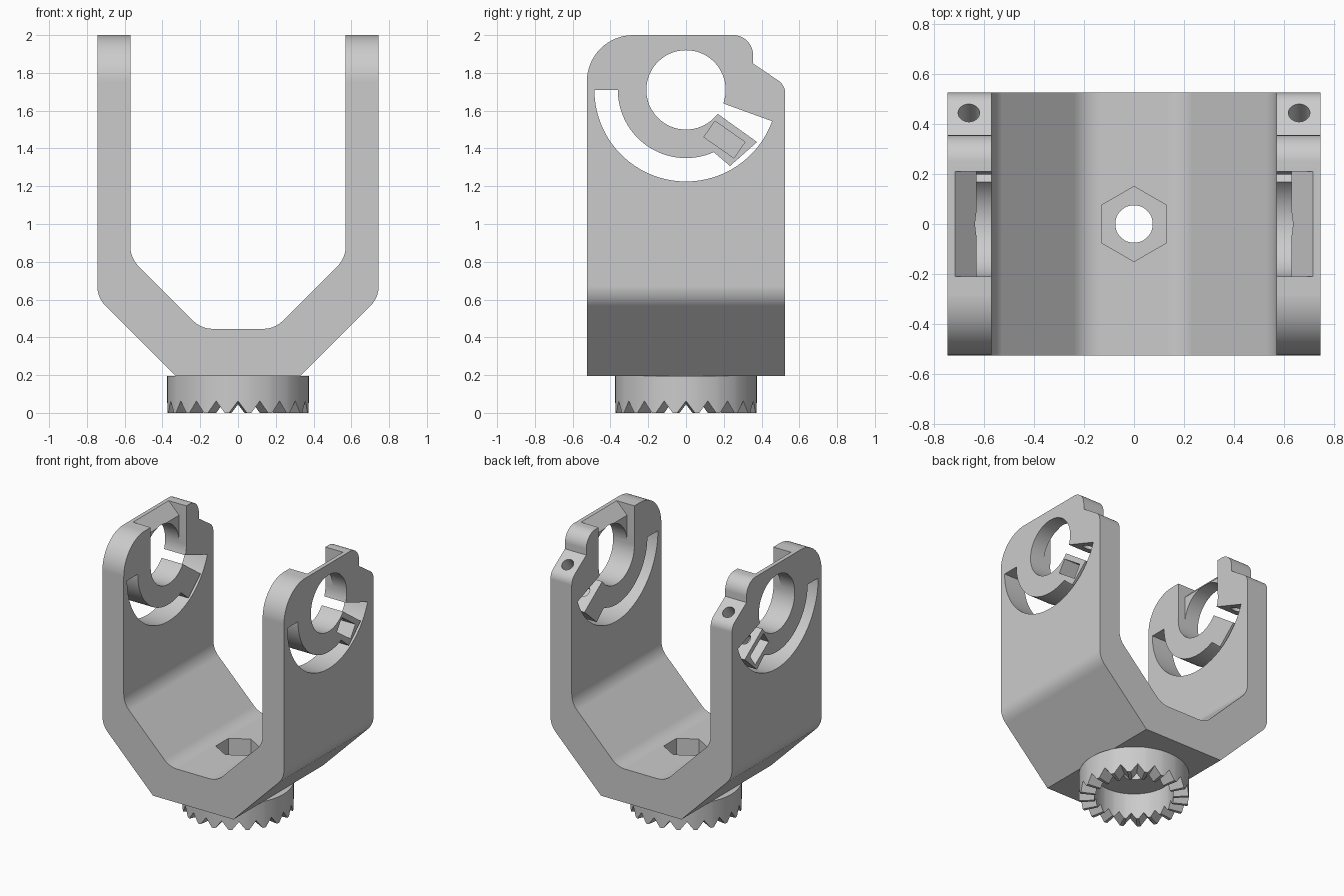
import bpy, bmesh, math
from math import radians, cos, sin
from mathutils import Vector

cube = bpy.data.objects.get("Cube")
if cube:
    bpy.data.objects.remove(cube, do_unlink=True)

grey = bpy.data.materials.new("light_grey")
grey.use_nodes = True
tone = (0.6, 0.6, 0.6, 1)
grey.diffuse_color = tone
grey.node_tree.nodes["Principled BSDF"].inputs["Base Color"].default_value = tone

HOLE_Z = 1.71      # height of the pivot axis
HALF_DEPTH = 0.525


def add_object(name, bm):
    """Turn a closed bmesh into an object with outward normals."""
    bm.normal_update()
    if bm.calc_volume(signed=True) < 0:
        bmesh.ops.reverse_faces(bm, faces=bm.faces[:])
    mesh = bpy.data.meshes.new(name)
    bm.to_mesh(mesh)
    bm.free()
    mesh.materials.append(grey)
    ob = bpy.data.objects.new(name, mesh)
    bpy.context.collection.objects.link(ob)
    return ob


def prism(name, points, axis, lo, hi):
    """Closed extrusion of a 2D outline along the x, y or z axis."""
    place = {"x": lambda a, b, t: (t, a, b),
             "y": lambda a, b, t: (a, t, b),
             "z": lambda a, b, t: (a, b, t)}[axis]
    bm = bmesh.new()
    low = [bm.verts.new(place(a, b, lo)) for a, b in points]
    high = [bm.verts.new(place(a, b, hi)) for a, b in points]
    bm.faces.new(low[::-1])
    bm.faces.new(high)
    for i in range(len(points)):
        j = (i + 1) % len(points)
        bm.faces.new((low[i], low[j], high[j], high[i]))
    return add_object(name, bm)


def arc(radius, start, end, steps, cy=0.0, cz=0.0):
    angles = [radians(start + (end - start) * i / steps) for i in range(steps + 1)]
    return [(cy + radius * cos(a), cz + radius * sin(a)) for a in angles]


def circle(radius, steps, cy=0.0, cz=0.0, start=0):
    return arc(radius, start, start + 360, steps, cy, cz)[:-1]


def rounded(corners, steps=8):
    """Outline from (a, b, fillet radius) corners."""
    out = []
    for i, (a, b, r) in enumerate(corners):
        if not r:
            out.append((a, b))
            continue
        p = Vector((a, b))
        u = (Vector(corners[i - 1][:2]) - p).normalized()
        v = (Vector(corners[(i + 1) % len(corners)][:2]) - p).normalized()
        half = math.acos(u.dot(v)) / 2
        centre = p + (u + v).normalized() * (r / sin(half))
        d0 = p + u * (r / math.tan(half)) - centre
        d1 = p + v * (r / math.tan(half)) - centre
        a0 = math.atan2(d0.y, d0.x)
        sweep = math.atan2(d0.x * d1.y - d0.y * d1.x, d0.dot(d1))
        out += arc(r, math.degrees(a0), math.degrees(a0 + sweep), steps, *centre)
    return out


def cut(target, cutter):
    """Subtract the cutter, keeping the first solver result of the right extent."""
    mod = target.modifiers.new("cut", "BOOLEAN")
    mod.operation = "DIFFERENCE"
    mod.object = cutter
    size = target.dimensions.copy()
    for solver in ("MANIFOLD", "EXACT", "FLOAT"):
        mod.solver = solver
        bpy.context.view_layer.update()
        graph = bpy.context.evaluated_depsgraph_get()
        mesh = bpy.data.meshes.new_from_object(target.evaluated_get(graph))
        pts = [v.co for v in mesh.vertices]
        if pts and all(abs(max(p[k] for p in pts) - min(p[k] for p in pts) - size[k]) < 0.01
                       for k in range(3)):
            target.modifiers.clear()
            target.data = mesh
            break
    target.modifiers.clear()
    bpy.data.objects.remove(cutter, do_unlink=True)
    bpy.context.view_layer.update()


def finish(ob):
    bpy.ops.object.select_all(action="DESELECT")
    ob.select_set(True)
    bpy.context.view_layer.objects.active = ob
    bpy.ops.object.shade_smooth_by_angle(angle=radians(25))
    mod = ob.modifiers.new("weighted_normals", "WEIGHTED_NORMAL")
    mod.keep_sharp = True


# Fork body: front outline, mirrored
half_front = [(0.33, 0.195, 0), (0.745, 0.61, 0.15), (0.745, 2.0, 0),
              (0.57, 2.0, 0), (0.57, 0.82, 0.15), (0.195, 0.445, 0.15)]
front = half_front + [(-x, z, r) for x, z, r in reversed(half_front)]
body = prism("fork_body", rounded(front), "y", -HALF_DEPTH, HALF_DEPTH)
bpy.context.view_layer.update()

# Rounded front corner and stepped clamp ear at the back of the arms
front_corner = [(-0.6, 1.755), (-0.6, 2.1), (-0.28, 2.1)]
front_corner += arc(0.245, 90, 180, 16, -0.28, 1.755)
cut(body, prism("front_corner_cutter", front_corner, "x", -1, 1))
ear = arc(0.105, 90, 0, 12, 0.25, 1.895) + [(0.355, 1.85)]
ear += rounded([(0.355, 1.85, 0), (HALF_DEPTH, 1.735, 0.08), (HALF_DEPTH, 1.6, 0)])[1:-1]
ear += [(0.6, 1.65), (0.6, 2.1), (0.25, 2.1)]
cut(body, prism("ear_cutter", ear, "x", -1, 1))

# Pivot hole through both arms
cut(body, prism("pivot_cutter", circle(0.21, 64, 0, HOLE_Z), "x", -1, 1))

# Curved slot leaving a spring ring that ends in a clamp tab
slot = arc(0.485, 180, 340, 48, 0, HOLE_Z) + arc(0.19, 340, 340, 1, 0, HOLE_Z)[:1]
slot += [(y, HOLE_Z + z) for y, z in
         [(0.150, -0.114), (0.376, -0.276), (0.233, -0.403)]]
slot += arc(0.361, 294, 180, 36, 0, HOLE_Z)
cut(body, prism("slot_cutter", slot, "x", -1, 1))

nut = [(0.153, 1.545), (0.312, 1.434), (0.254, 1.349), (0.095, 1.46)]
ramp = [(0.5, 2.05), (0.765, 2.05), (0.63, 1.915), (0.63, HOLE_Z), (0.5, HOLE_Z)]
for s in (-1, 1):
    # Drop-in channel with a sloped lead on the inner face
    cut(body, prism("channel_cutter", [(s * x, z) for x, z in ramp], "y", -0.209, 0.209))
    # Nut pocket in the outer face of the tab
    cut(body, prism("nut_cutter", nut, "x", *sorted((s * 0.6, s * 0.8))))
    # Slanted clamp screw hole
    bpy.ops.mesh.primitive_cylinder_add(
        vertices=32, radius=0.043, depth=0.58,
        location=(s * 0.66, 0.353, 1.66), rotation=(radians(-35), 0, 0))
    screw = bpy.context.object
    screw.data.materials.append(grey)
    cut(body, screw)

# Hexagonal recess and bolt hole in the floor
cut(body, prism("hex_cutter", circle(0.15, 6, start=30), "z", 0.32, 0.6))
cut(body, prism("bolt_cutter", circle(0.075, 48), "z", 0.1, 0.6))
finish(body)

# Toothed collar underneath
TEETH, R_OUT, R_IN, TOP, GROOVE = 20, 0.375, 0.27, 0.195, 0.063
bm = bmesh.new()
columns = []
for i in range(TEETH):
    for offset, depth in ((0, 1), (0.4, 0), (0.6, 0)):
        a = math.tau * (i + offset) / TEETH
        ring = [(R_OUT, GROOVE * depth), (R_OUT, TOP), (R_IN, TOP),
                (R_IN, GROOVE * depth * R_IN / R_OUT)]
        columns.append([bm.verts.new((r * cos(a), r * sin(a), z)) for r, z in ring])
for i, col in enumerate(columns):
    nxt = columns[(i + 1) % len(columns)]
    for k in range(4):
        m = (k + 1) % 4
        bm.faces.new((col[k], nxt[k], nxt[m], col[m]))
finish(add_object("toothed_collar", bm))
